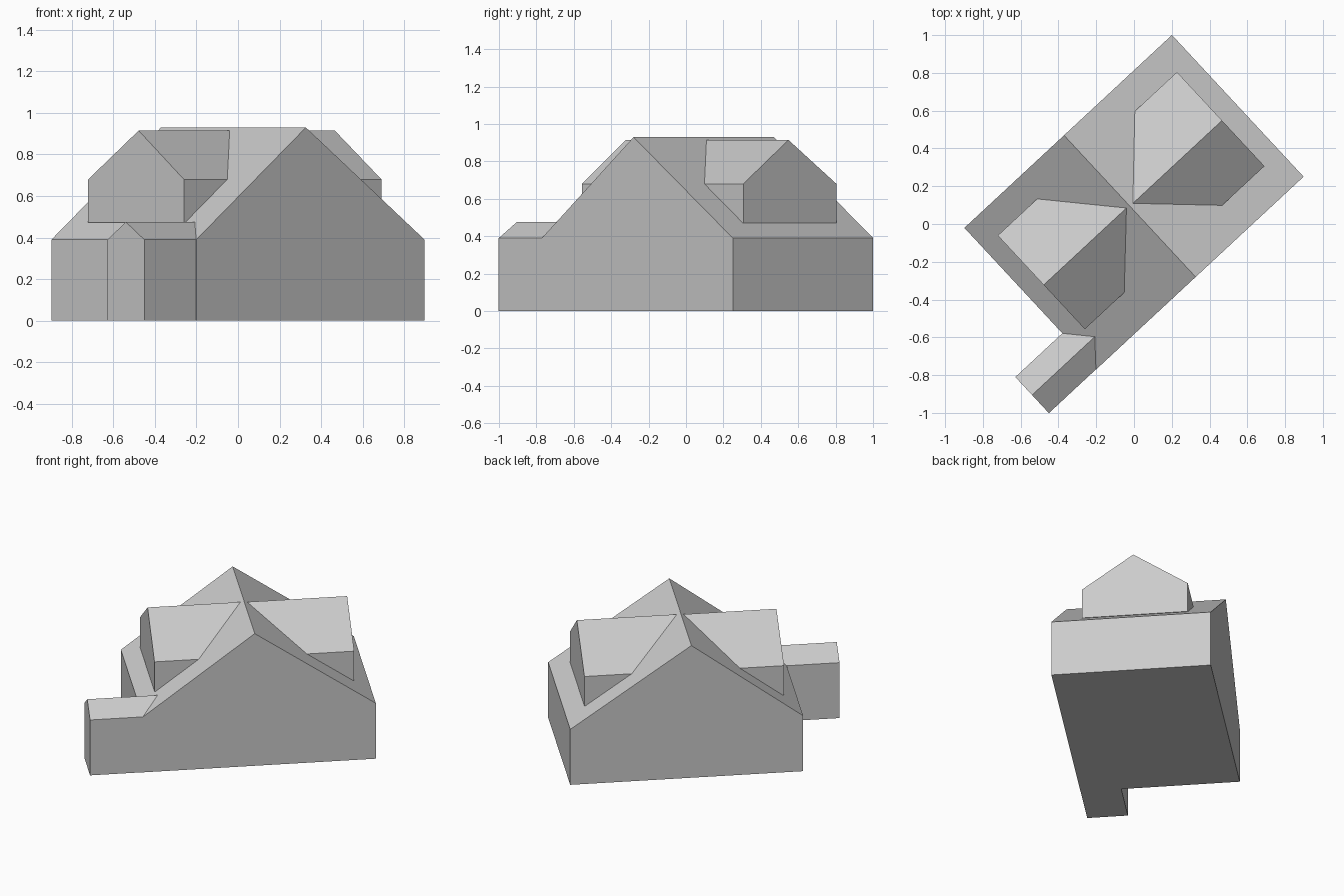
import bpy, bmesh, math
from mathutils import Matrix

cube = bpy.data.objects.get("Cube")
if cube:
    bpy.data.objects.remove(cube, do_unlink=True)

grey = bpy.data.materials.new("plain_grey")
grey.use_nodes = True
colour = (0.6, 0.6, 0.6, 1)
grey.diffuse_color = colour
grey.node_tree.nodes["Principled BSDF"].inputs["Base Color"].default_value = colour

# The whole house is turned on its plot
PLACE = Matrix.Translation((0, 0.115, 0)) @ Matrix.Rotation(math.radians(42.9), 4, "Z")


def gabled_block(name, axis, span, sides, ridge, base, eave, top):
    """Extrude a house-shaped gable along a local axis over the given span."""
    gable = [(sides[0], base), (sides[1], base), (sides[1], eave),
             (ridge, top), (sides[0], eave)]
    bm = bmesh.new()
    verts = [bm.verts.new((span[0], a, z) if axis == "x" else (a, span[0], z))
             for a, z in gable]
    face = bm.faces.new(verts)
    moved = bmesh.ops.extrude_face_region(bm, geom=[face])["geom"]
    length = span[1] - span[0]
    bmesh.ops.translate(bm, vec=(length, 0, 0) if axis == "x" else (0, length, 0),
                        verts=[g for g in moved if isinstance(g, bmesh.types.BMVert)])
    bmesh.ops.recalc_face_normals(bm, faces=bm.faces)
    mesh = bpy.data.meshes.new(name)
    bm.to_mesh(mesh)
    bm.free()
    mesh.materials.append(grey)
    obj = bpy.data.objects.new(name, mesh)
    obj.matrix_world = PLACE
    bpy.context.collection.objects.link(obj)
    return obj


RIDGE = -0.03

# Main house with its ridge across the short side
gabled_block("main_house", "y", (-0.512, 0.512), (-0.75, 0.75), RIDGE, 0, 0.39, 0.93)

# Large dormers, one on each roof slope
gabled_block("left_dormer", "x", (-0.648, RIDGE), (-0.315, 0.362), 0.005, 0.472, 0.68, 0.915)
gabled_block("right_dormer", "x", (RIDGE, 0.636), (-0.33, 0.35), 0, 0.472, 0.68, 0.915)

# Low narrow wing flush with one gable wall
gabled_block("side_wing", "x", (-1.09, -0.63), (-0.511, -0.25), -0.38, 0, 0.39, 0.475)
